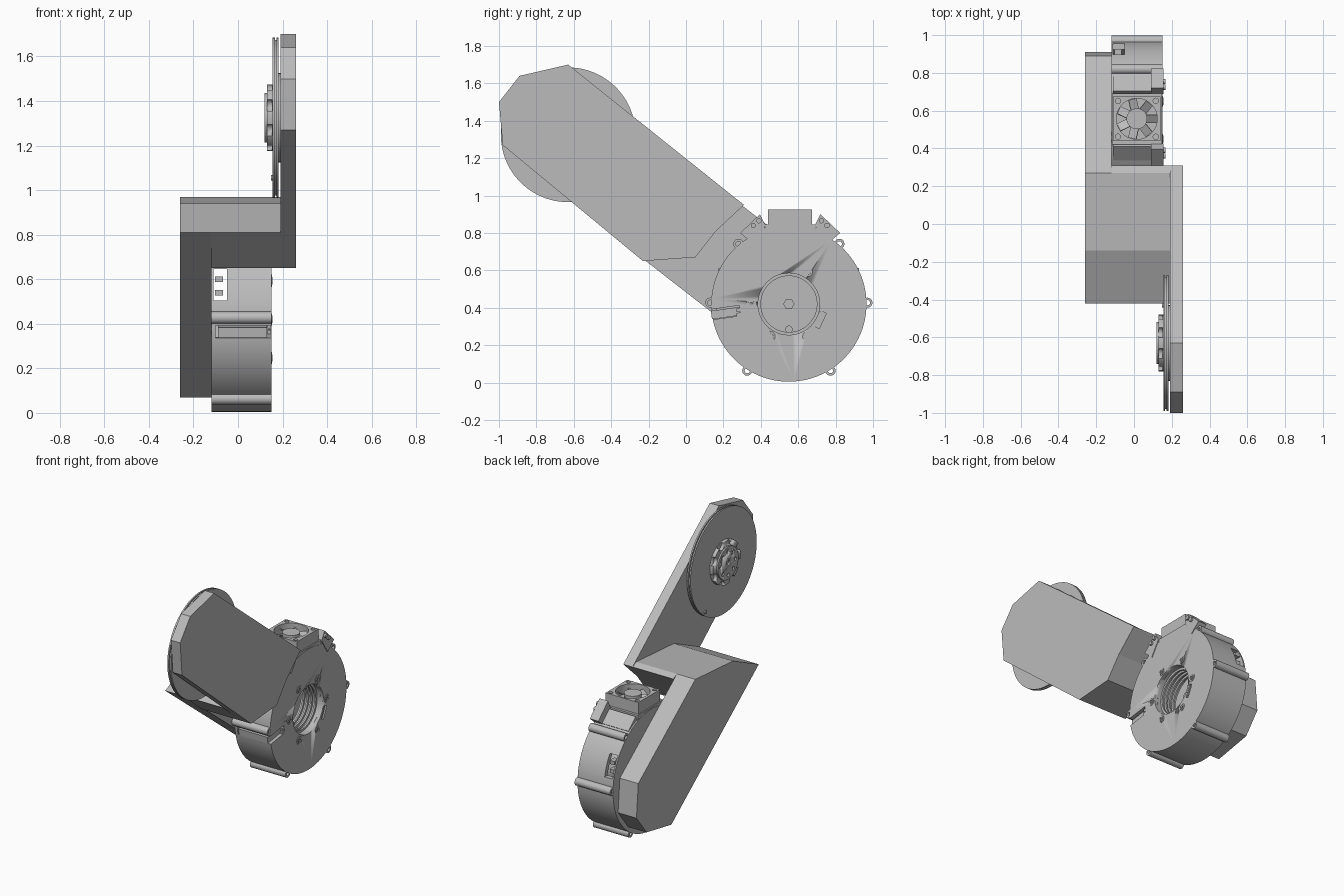
import bpy, bmesh
from math import sin, cos, pi, radians, atan2
from mathutils import Matrix, Vector

cube = bpy.data.objects.get("Cube")
if cube:
    bpy.data.objects.remove(cube, do_unlink=True)

grey = bpy.data.materials.new("plain grey")
grey.use_nodes = True
colour = (0.5, 0.5, 0.5, 1)
grey.diffuse_color = colour
grey.node_tree.nodes["Principled BSDF"].inputs["Base Color"].default_value = colour

MY, MZ, R = 0.55, 0.42, 0.415      # motor axis and radius
DY, DZ = -0.63, 1.325              # upper disc axis


def finish(name, bm, smooth=False):
    bmesh.ops.recalc_face_normals(bm, faces=bm.faces)
    mesh = bpy.data.meshes.new(name)
    bm.to_mesh(mesh)
    bm.free()
    mesh.materials.append(grey)
    ob = bpy.data.objects.new(name, mesh)
    bpy.context.scene.collection.objects.link(ob)
    if smooth:
        bpy.ops.object.select_all(action='DESELECT')
        ob.select_set(True)
        bpy.context.view_layer.objects.active = ob
        bpy.ops.object.shade_smooth_by_angle(angle=radians(35))
    return ob


def prism(name, profile, x0, x1):
    """Extrude a (y, z) outline along x."""
    bm = bmesh.new()
    face = bm.faces.new([bm.verts.new((x0, y, z)) for y, z in profile])
    out = bmesh.ops.extrude_face_region(bm, geom=[face])
    verts = [v for v in out["geom"] if isinstance(v, bmesh.types.BMVert)]
    bmesh.ops.translate(bm, verts=verts, vec=(x1 - x0, 0, 0))
    return finish(name, bm)


def rod(name, y, z, r, x0, x1, sides=32):
    """Solid cylinder along x."""
    bm = bmesh.new()
    m = Matrix.Translation(((x0 + x1) / 2, y, z)) @ Matrix.Rotation(pi / 2, 4, 'Y')
    bmesh.ops.create_cone(bm, cap_ends=True, segments=sides, radius1=r, radius2=r,
                          depth=abs(x1 - x0), matrix=m)
    return finish(name, bm, sides > 8)


def tube(name, y, z, r_out, r_in, x0, x1, sides=24):
    """Hollow cylinder along x."""
    bm = bmesh.new()
    loops = []
    for r, x in ((r_out, x0), (r_out, x1), (r_in, x1), (r_in, x0)):
        loops.append([bm.verts.new((x, y + r * cos(2 * pi * i / sides),
                                    z + r * sin(2 * pi * i / sides))) for i in range(sides)])
    for k in range(4):
        a, b = loops[k], loops[(k + 1) % 4]
        for i in range(sides):
            j = (i + 1) % sides
            bm.faces.new((a[i], a[j], b[j], b[i]))
    return finish(name, bm, sides > 8)


def box(name, centre, size, tilt=0, axis='X'):
    bm = bmesh.new()
    m = Matrix.Translation(centre) @ Matrix.Rotation(tilt, 4, axis) @ Matrix.Diagonal((*size, 1))
    bmesh.ops.create_cube(bm, size=1, matrix=m)
    return finish(name, bm)


def cut(target, cutters):
    """Subtract the cutters and bake the result."""
    for c in cutters:
        c.hide_render = True
        mod = target.modifiers.new("cut", 'BOOLEAN')
        mod.operation, mod.object, mod.solver = 'DIFFERENCE', c, 'EXACT'
    dg = bpy.context.evaluated_depsgraph_get()
    mesh = bpy.data.meshes.new_from_object(target.evaluated_get(dg))
    target.modifiers.clear()
    target.data = mesh
    for c in cutters:
        bpy.data.objects.remove(c, do_unlink=True)


# Bracket: upper plate, joining block and lower plate
inner_end = [(0.31, 0.95), (0.16, 0.81), (0.05, 0.67), (-0.23, 0.65)]
prism("upper_arm_plate", [(-0.63, 1.7), (-0.89, 1.64), (-1.0, 1.5), (-0.98, 1.27)]
      + inner_end[::-1], 0.19, 0.26)
prism("joining_block", [(-0.42, 0.81), (-0.14, 0.94), (0.27, 0.97)] + inner_end, -0.12, 0.19)
prism("lower_arm_plate", [(-0.42, 0.81), (-0.14, 0.94), (0.27, 0.97), (0.89, 0.49),
                          (0.91, 0.26), (0.8, 0.12), (0.53, 0.07)], -0.26, -0.12)

# Motor housing: hollow drum with a round opening and side windows
housing = rod("motor_housing", MY, MZ, R, -0.12, 0.15, 96)
cut(housing, [rod("cavity", MY, MZ, 0.385, -0.112, 0.125, 64),
              rod("opening", MY, MZ, 0.165, 0.1, 0.2, 48),
              box("windows", (-0.08, MY, 0.575), (0.06, 1.2, 0.14)),
              box("cable_slot", (0.03, 0.18, 0.37), (0.26, 0.22, 0.055), radians(8)),
              box("face_slot", (0.15, 0.72, 0.335), (0.02, 0.025, 0.09), radians(-25))])
box("cable_plug", (0.02, 0.215, 0.372), (0.22, 0.16, 0.045), radians(8))
for dz in (-0.012, 0.012):
    box("plug_pin", (0.14, 0.285, 0.377 + dz), (0.016, 0.03, 0.018), radians(8))

# Threaded sleeve and small shaft inside the opening
tube("inner_sleeve", MY, MZ, 0.185, 0.165, -0.02, 0.148, 48)
for i in range(4):
    tube("sleeve_ridge", MY, MZ, 0.17, 0.15, 0.0 + 0.03 * i, 0.012 + 0.03 * i, 48)
rod("shaft", MY, MZ, 0.03, -0.115, 0.03, 6)
rod("locating_pin", MY, 0.285, 0.02, -0.115, 0.03, 16)

# Clamp tubes around the rim and screws around the opening
for a in (1, 50, 130, 179, 238, 302):
    t = radians(a)
    tube("rim_clamp_tube", MY + 0.42 * cos(t), MZ + 0.42 * sin(t), 0.027, 0.014, -0.12, 0.15, 20)
for i in range(6):
    t = i * pi / 3
    y, z = MY + 0.2 * cos(t), MZ + 0.2 * sin(t)
    tube("screw_ring", y, z, 0.027, 0.018, 0.148, 0.153, 16)
    tube("screw_head", y, z, 0.019, 0.01, 0.146, 0.156, 6)

# Window connectors
for y in (0.2, 0.9):
    for z in (0.54, 0.6):
        box("window_connector", (-0.085, y, z), (0.035, 0.05, 0.025))

# Fan on top of the housing
FX = 0.015
box("fan_base", (FX, 0.557, 0.815), (0.265, 0.27, 0.06))
frame = box("fan_frame", (FX, 0.557, 0.885), (0.25, 0.235, 0.08))


def upright(name, x, y, r, z0, z1, sides=32):
    ob = rod(name, 0, 0, r, z0, z1, sides)
    ob.data.transform(Matrix.Translation((x, y, 0)) @ Matrix.Rotation(-pi / 2, 4, 'Y'))
    return ob


corners = [(FX + sx * 0.1, 0.557 + sy * 0.095) for sx in (-1, 1) for sy in (-1, 1)]
cut(frame, [upright("fan_opening", FX, 0.557, 0.108, 0.86, 0.95, 48)]
    + [upright("fan_screw_hole", x, y, 0.014, 0.9, 0.95, 16) for x, y in corners])
upright("fan_hub", FX, 0.557, 0.055, 0.85, 0.915)
for i in range(7):
    blade = box("fan_blade", (0.078, 0, 0), (0.056, 0.05, 0.005), radians(32))
    blade.data.transform(Matrix.Translation((FX, 0.557, 0.885))
                         @ Matrix.Rotation(i * 2 * pi / 7, 4, 'Z'))

# Angled sockets on both sides of the fan
for side in (1, -1):
    def flip(pts):
        return [(0.557 + side * (y - 0.557), z) for y, z in pts]
    prism("socket_body", flip([(0.29, 0.8), (0.395, 0.9), (0.425, 0.84), (0.36, 0.74)]), 0.09, 0.155)
    prism("socket_base", flip([(0.33, 0.77), (0.41, 0.84), (0.44, 0.8), (0.36, 0.74)]), -0.11, 0.15)
    for k in range(2):
        y, z = flip([(0.36 + 0.03 * k, 0.84 + 0.025 * k)])[0]
        rod("socket_pin", y, z, 0.014, 0.14, 0.168, 12)

# Upper disc: two flanges around a groove
rod("disc_flange_outer", DY, DZ, 0.36, 0.155, 0.165, 96)
rod("disc_groove", DY, DZ, 0.35, 0.163, 0.174, 96)
rod("disc_flange_inner", DY, DZ, 0.36, 0.172, 0.182, 96)
rod("disc_spacer", DY, DZ, 0.2, 0.18, 0.192, 48)
rod("disc_marker_pin", DY + 0.2, DZ - 0.27, 0.012, 0.148, 0.157, 12)

# Scalloped hub with a ring of screw holes
hub = rod("hub", DY, DZ, 0.15, 0.13, 0.157, 64)
notches, holes = [], []
for i in range(8):
    t = (i + 0.5) * pi / 4
    notches.append(rod("notch", DY + 0.145 * cos(t), DZ + 0.145 * sin(t), 0.028, 0.12, 0.152, 24))
for i in range(8):
    t = i * pi / 4
    holes.append(rod("hole", DY + 0.08 * cos(t), DZ + 0.08 * sin(t), 0.012, 0.11, 0.145, 12))
holes.append(rod("centre_hole", DY, DZ, 0.018, 0.11, 0.145, 16))
cut(hub, notches)
cap = rod("hub_cap", DY, DZ, 0.112, 0.12, 0.135, 48)
cut(cap, holes)
